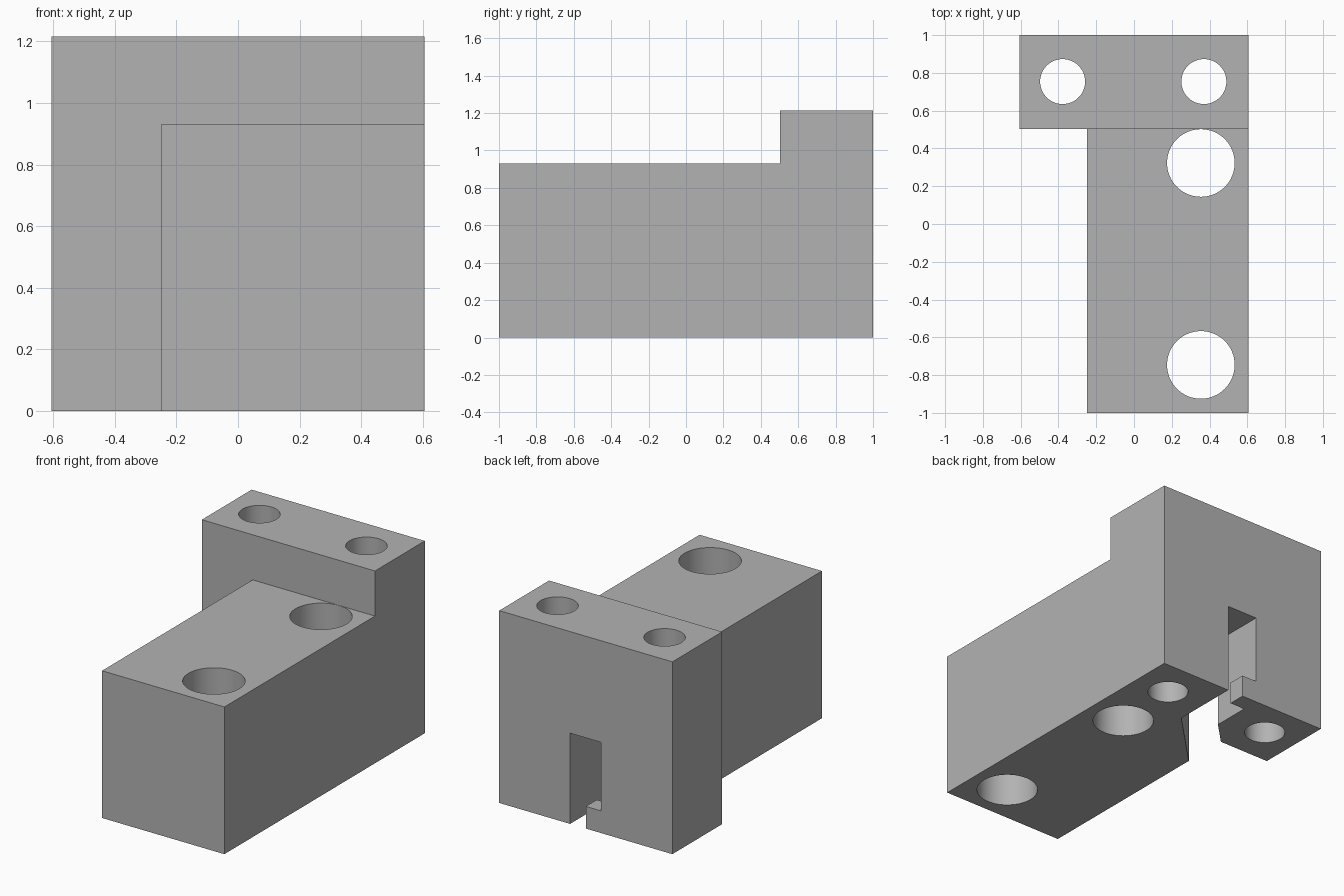
import bpy, bmesh, math

cube = bpy.data.objects.get("Cube")
if cube:
    bpy.data.objects.remove(cube, do_unlink=True)

grey = bpy.data.materials.new("plain_grey")
grey.use_nodes = True
colour = (0.45, 0.45, 0.45, 1)
grey.diffuse_color = colour
grey.node_tree.nodes["Principled BSDF"].inputs["Base Color"].default_value = colour


def prism(name, outline, z0, z1):
    """Extrude a plan outline between two heights."""
    bm = bmesh.new()
    base = bm.faces.new([bm.verts.new((x, y, z0)) for x, y in outline])
    top = bmesh.ops.extrude_face_region(bm, geom=[base])["geom"]
    bmesh.ops.translate(bm, vec=(0, 0, z1 - z0),
                        verts=[g for g in top if isinstance(g, bmesh.types.BMVert)])
    bmesh.ops.recalc_face_normals(bm, faces=bm.faces)
    mesh = bpy.data.meshes.new(name)
    bm.to_mesh(mesh)
    bm.free()
    mesh.materials.append(grey)
    obj = bpy.data.objects.new(name, mesh)
    bpy.context.collection.objects.link(obj)
    return obj


def box(name, x0, x1, y0, y1, z0, z1):
    return prism(name, [(x0, y0), (x1, y0), (x1, y1), (x0, y1)], z0, z1)


def disc(x, y, r, sides=64):
    steps = [2 * math.pi * i / sides for i in range(sides)]
    return [(x + r * math.cos(a), y + r * math.sin(a)) for a in steps]


def combine(target, other, operation):
    """Apply a boolean and remove the helper solid."""
    mod = target.modifiers.new("shape", 'BOOLEAN')
    mod.operation = operation
    mod.solver = 'EXACT'
    mod.object = other
    bpy.ops.object.select_all(action='DESELECT')
    bpy.context.view_layer.objects.active = target
    target.select_set(True)
    bpy.ops.object.modifier_apply(modifier=mod.name)
    bpy.data.objects.remove(other, do_unlink=True)


half, arm_x, step_y, arm_z, head_z = 0.605, -0.25, 0.503, 0.93, 1.215

# Tall crosswise head and long low arm, flush on the left side
body = prism("bracket_body", [(-half, step_y), (arm_x, step_y), (arm_x, -1),
                              (half, -1), (half, 1), (-half, 1)], 0, arm_z)
combine(body, box("head", -half, half, step_y, 1, 0.5, head_z), 'UNION')

# Channel from the back, turning diagonally out through the right side
channel = [(0.11, 1.2), (0.11, 0.567), (-0.46, -0.003), (-0.46, 0.293),
           (-0.105, 0.648), (-0.105, 1.2)]
combine(body, prism("channel_cutter", channel, -0.2, 0.573), 'DIFFERENCE')

# Small retaining lip at the channel mouth
combine(body, box("lip", -0.18, 0, 0.89, 1, 0, 0.14), 'UNION')

# Vertical through holes: two small in the head, two large in the arm
holes = [(-0.378, 0.754, 0.119), (0.37, 0.754, 0.119),
         (0.354, 0.323, 0.179), (0.354, -0.746, 0.179)]
for x, y, r in holes:
    combine(body, prism("hole_cutter", disc(x, y, r), -0.2, 1.5), 'DIFFERENCE')

bpy.ops.object.shade_smooth_by_angle(angle=math.radians(30))
